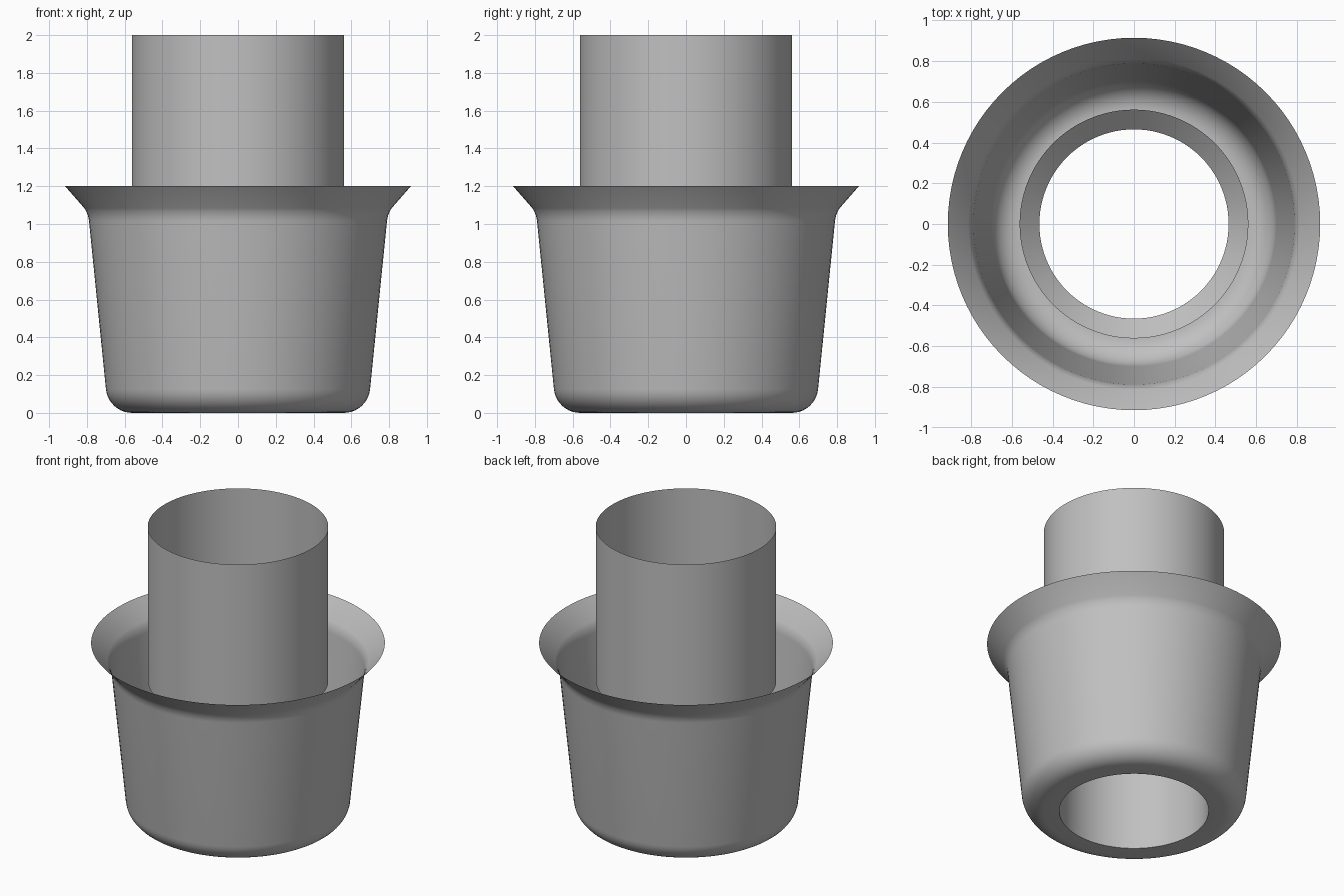
import bpy, bmesh, math

SEGMENTS = 96

# Remove the default cube
cube = bpy.data.objects.get("Cube")
if cube:
    bpy.data.objects.remove(cube, do_unlink=True)

# Plain grey material
grey = bpy.data.materials.new("plain_grey")
grey.use_nodes = True
colour = (0.53, 0.53, 0.53, 1)
grey.diffuse_color = colour
grey.node_tree.nodes["Principled BSDF"].inputs["Base Color"].default_value = colour


def arc(cx, cz, radius, start, end, steps):
    """Points on a circular arc in the radius/height plane, angles in degrees."""
    points = []
    for k in range(steps + 1):
        a = math.radians(start + (end - start) * k / steps)
        points.append((cx + radius * math.cos(a), cz + radius * math.sin(a)))
    return points


def revolve(name, profile, sharp_angle):
    """Revolve an open (radius, height) profile into a thin sheet."""
    bm = bmesh.new()
    rings = []
    for r, z in profile:
        ring = []
        for k in range(SEGMENTS):
            a = math.tau * k / SEGMENTS
            ring.append(bm.verts.new((r * math.cos(a), r * math.sin(a), z)))
        rings.append(ring)
    for low, high in zip(rings, rings[1:]):
        for k in range(SEGMENTS):
            n = (k + 1) % SEGMENTS
            bm.faces.new((low[k], low[n], high[n], high[k]))
    mesh = bpy.data.meshes.new(name)
    bm.to_mesh(mesh)
    bm.free()
    mesh.materials.append(grey)
    obj = bpy.data.objects.new(name, mesh)
    bpy.context.collection.objects.link(obj)
    bpy.ops.object.select_all(action="DESELECT")
    obj.select_set(True)
    bpy.context.view_layer.objects.active = obj
    bpy.ops.object.shade_smooth_by_angle(angle=math.radians(sharp_angle))
    return obj


# Outer cup: flat floor, rounded corner, tapered wall, flared rim
floor = [(0.465, 0)]
corner = arc(0.56, 0.14, 0.14, -90, -6, 10)
neck = arc(0.938, 1.0, 0.15, 174, 146, 5)
rim = [(0.915, 1.2)]
revolve("outer_cup", floor + corner + neck + rim, 30)

# Central tube: wide upper part, conical step, narrower lower part
revolve("central_tube", [(0.562, 2), (0.562, 0.94), (0.465, 0.85), (0.465, 0)], 30)
